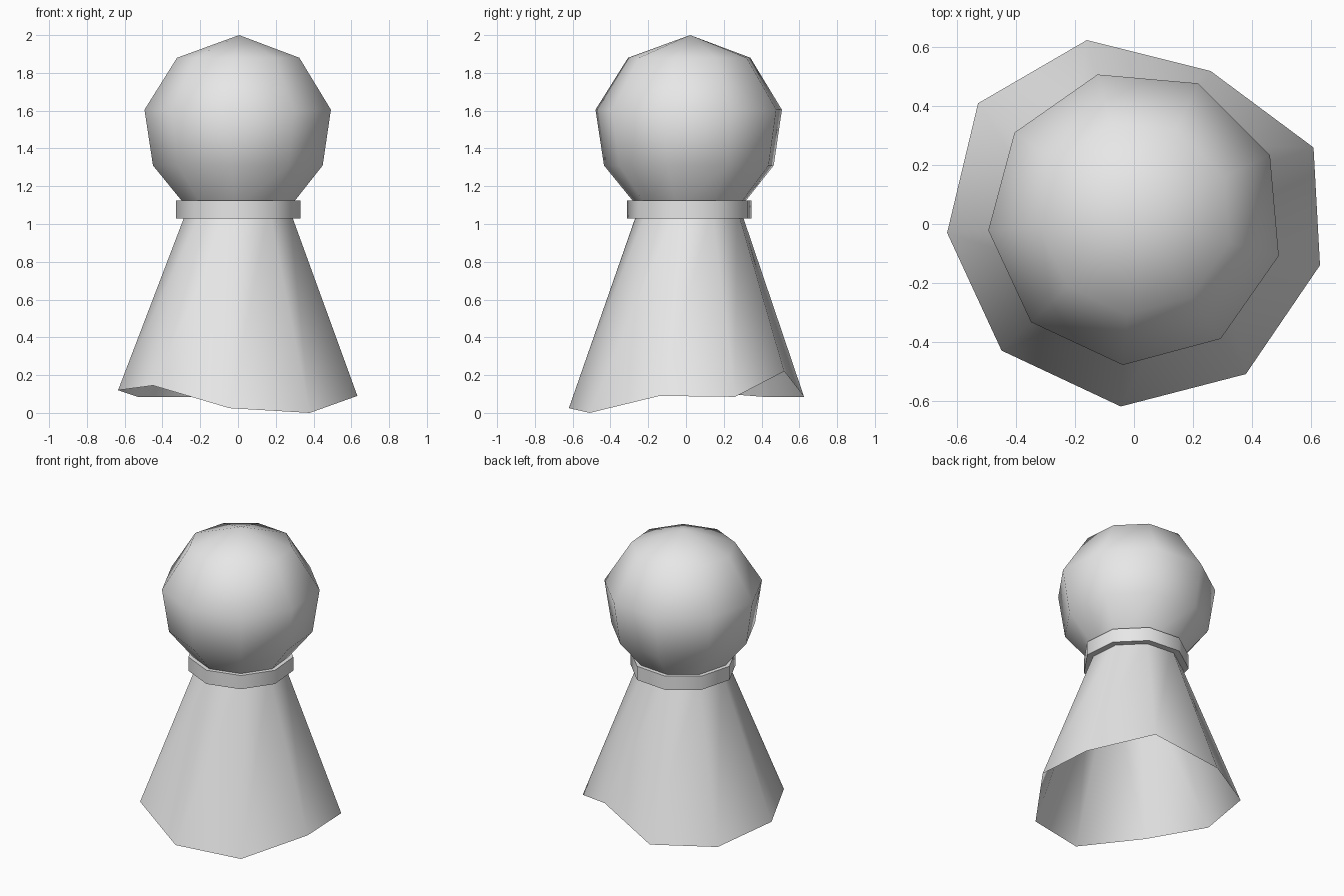
import bpy, bmesh, math

if "Cube" in bpy.data.objects:
    bpy.data.objects.remove(bpy.data.objects["Cube"])

SIDES = 9
START = math.radians(265)
CX, CY = 0.006, 0.022

grey = bpy.data.materials.new("light_grey")
grey.diffuse_color = (0.8, 0.8, 0.8, 1)
grey.use_nodes = True
grey.node_tree.nodes["Principled BSDF"].inputs["Base Color"].default_value = grey.diffuse_color


def ring(bm, r, z):
    """Nine-sided ring of vertices."""
    return [bm.verts.new((CX + r * math.cos(START + i * math.tau / SIDES),
                          CY + r * math.sin(START + i * math.tau / SIDES), z))
            for i in range(SIDES)]


def bridge(bm, low, high):
    for i in range(SIDES):
        j = (i + 1) % SIDES
        bm.faces.new((low[i], low[j], high[j], high[i]))


def finish(bm, name, angle):
    me = bpy.data.meshes.new(name)
    bm.to_mesh(me)
    bm.free()
    me.materials.append(grey)
    ob = bpy.data.objects.new(name, me)
    bpy.context.collection.objects.link(ob)
    bpy.ops.object.select_all(action='DESELECT')
    ob.select_set(True)
    bpy.context.view_layer.objects.active = ob
    bpy.ops.object.shade_smooth_by_angle(angle=math.radians(angle))
    return ob


# Flared skirt with an uneven open hem
hem = [(-0.045, -0.62, 0.025), (0.38, -0.51, 0.0), (0.632, -0.14, 0.09),
       (0.61, 0.26, 0.085), (0.26, 0.52, 0.22), (-0.16, 0.625, 0.085),
       (-0.53, 0.41, 0.085), (-0.635, -0.03, 0.12), (-0.45, -0.43, 0.145)]
bm = bmesh.new()
low = [bm.verts.new(p) for p in hem]
bridge(bm, low, ring(bm, 0.275, 1.08))
finish(bm, "skirt", 60)

# Round head, open at the neck
bm = bmesh.new()
prev = ring(bm, 0.27, 1.08)
for r, z in [(0.458, 1.31), (0.503, 1.605), (0.33, 1.88)]:
    cur = ring(bm, r, z)
    bridge(bm, prev, cur)
    prev = cur
tip = bm.verts.new((CX, CY, 2.0))
for i in range(SIDES):
    bm.faces.new((prev[i], prev[(i + 1) % SIDES], tip))
finish(bm, "head", 80)

# Collar band around the neck
bm = bmesh.new()
loops = [ring(bm, r, z) for r, z in
         [(0.27, 1.03), (0.335, 1.03), (0.335, 1.125), (0.27, 1.125)]]
for k in range(4):
    bridge(bm, loops[k], loops[(k + 1) % 4])
finish(bm, "collar", 60)
